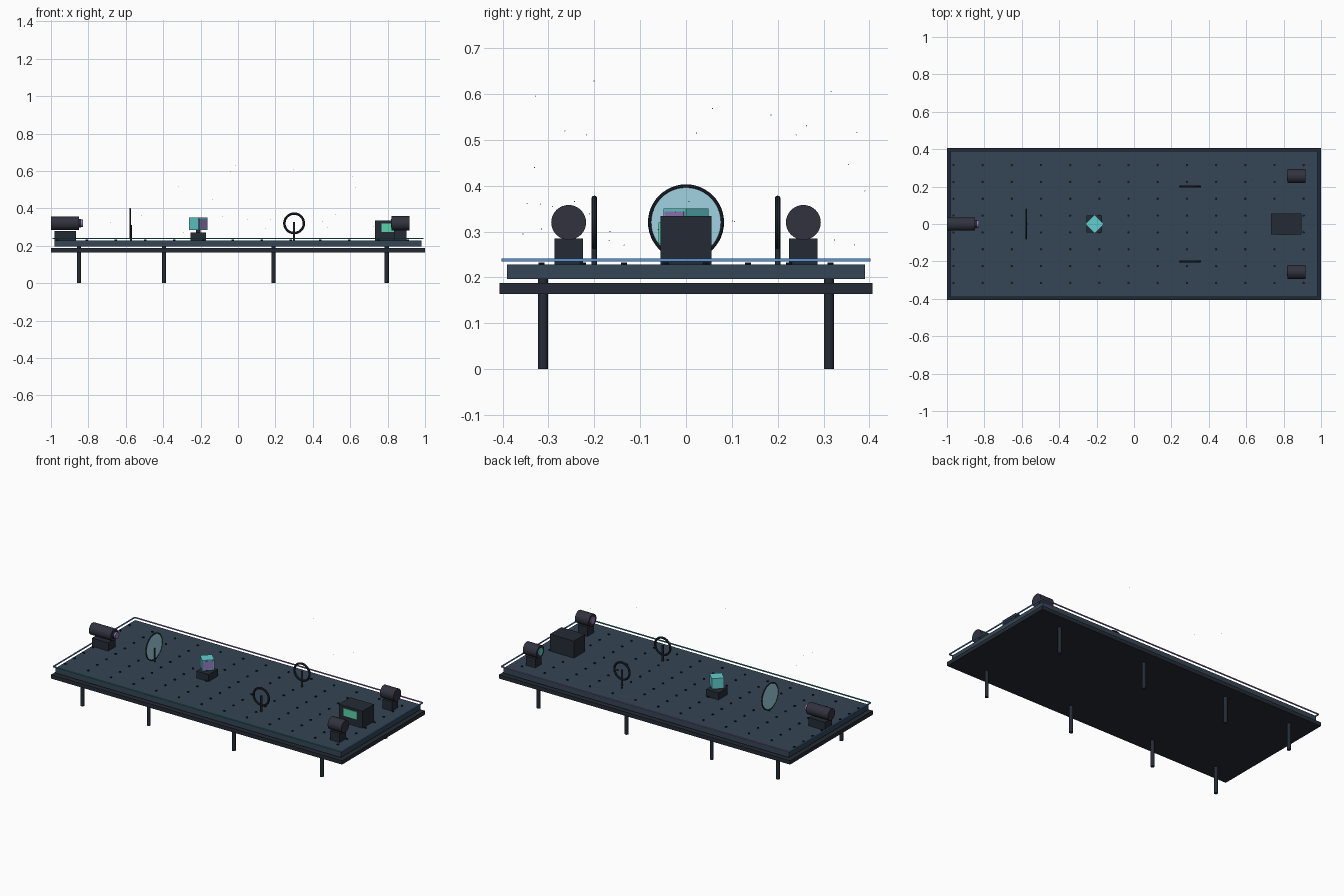
import bpy, random
from math import pi

if "Cube" in bpy.data.objects:
    bpy.data.objects.remove(bpy.data.objects["Cube"])

random.seed(4)

def material(name, r, g, b, a=1.0):
    m = bpy.data.materials.new(name)
    m.diffuse_color = (r, g, b, a)
    m.use_nodes = True
    m.node_tree.nodes["Principled BSDF"].inputs["Base Color"].default_value = m.diffuse_color
    return m

SLAB = material("slate", 0.035, 0.06, 0.09)
DARK = material("dark_metal", 0.018, 0.024, 0.036)
BODY = material("housing", 0.032, 0.032, 0.05)
BLACK = material("black", 0.006, 0.008, 0.012)
TEAL = material("teal", 0.12, 0.62, 0.62)
PURPLE = material("violet", 0.3, 0.2, 0.5)
BLUE = material("blue", 0.1, 0.3, 0.7)
RAIL = material("rail_teal", 0.04, 0.3, 0.3)
GREEN = material("screen_green", 0.1, 0.65, 0.4)
GLASS = material("glass", 0.35, 0.65, 0.75, 0.6)

def finish(name, mat, smooth=False):
    o = bpy.context.object
    o.name = name
    o.data.materials.append(mat)
    if smooth:
        bpy.ops.object.shade_smooth_by_angle()
    return o

def box(name, x, y, z, mat, turn=0.0):
    """Box from (min, max) pairs, optionally turned about z."""
    bpy.ops.mesh.primitive_cube_add(size=1, location=(sum(x) / 2, sum(y) / 2, sum(z) / 2))
    o = bpy.context.object
    o.scale = (x[1] - x[0], y[1] - y[0], z[1] - z[0])
    bpy.ops.object.transform_apply(location=False, rotation=False, scale=True)
    o.rotation_euler.z = turn
    return finish(name, mat)

ROT = {"x": (0, pi / 2, 0), "y": (pi / 2, 0, 0), "z": (0, 0, 0)}

def cyl(name, loc, r, depth, mat, axis="z", sides=32):
    bpy.ops.mesh.primitive_cylinder_add(vertices=sides, radius=r, depth=depth,
                                        location=loc, rotation=ROT[axis])
    return finish(name, mat, True)

def ring(name, loc, major, minor, mat, axis):
    bpy.ops.mesh.primitive_torus_add(major_radius=major, minor_radius=minor, major_segments=48,
                                     minor_segments=10, location=loc, rotation=ROT[axis])
    return finish(name, mat, True)

TOP = 0.228   # breadboard surface
AXIS = 0.32   # beam height

# Table slabs and legs
box("lower_slab", (-1, 1), (-0.407, 0.407), (0.164, 0.188), DARK)
box("breadboard", (-0.98, 0.98), (-0.39, 0.39), (0.196, TOP), SLAB)
for x in (-0.85, -0.395, 0.19, 0.795):
    for y in (-0.312, 0.312):
        cyl("leg", (x, y, 0.098), 0.011, 0.196, DARK, sides=16)

# Light strips floating around the rim
for name, y, mat in (("front_strip", -0.4, RAIL), ("back_strip", 0.4, PURPLE)):
    box(name, (-0.99, 0.99), (y - 0.003, y + 0.003), (0.235, 0.241), mat)
for name, x in (("left_strip", -0.99), ("right_strip", 0.99)):
    box(name, (x - 0.003, x + 0.003), (-0.4, 0.4), (0.235, 0.241), BLUE)

# Mounting hole grid
for i in range(13):
    for j in range(8):
        cyl("mounting_hole", (-0.965 + 0.156 * i, -0.315 + 0.09 * j, TOP + 0.002),
            0.0065, 0.005, BLACK, sides=12)

# Laser
box("laser_mount", (-0.98, -0.867), (-0.035, 0.035), (TOP, 0.279), DARK)
cyl("laser_body", (-0.925, 0, AXIS), 0.036, 0.15, BODY, "x")
cyl("laser_nose", (-0.846, 0, AXIS), 0.022, 0.012, DARK, "x")
cyl("laser_aperture", (-0.836, 0, AXIS), 0.02, 0.012, PURPLE, "x")

# Lens
cyl("lens_glass", (-0.577, 0, AXIS), 0.079, 0.005, GLASS, "x", 48)
ring("lens_rim", (-0.577, 0, AXIS), 0.079, 0.004, DARK, "x")
cyl("lens_post", (-0.573, 0, 0.27), 0.005, 0.084, DARK, sides=16)

# Crystal on its stage, turned 45 degrees
box("crystal_stage", (-0.255, -0.17), (-0.045, 0.045), (TOP, 0.272), DARK)
cyl("crystal_post", (-0.212, 0, 0.279), 0.012, 0.016, DARK, sides=16)
box("crystal", (-0.247, -0.177), (-0.035, 0.035), (0.285, 0.35), TEAL, pi / 4)
d = 0.0353 * 0.7071
window = box("crystal_window", (-0.002, 0.002), (-0.029, 0.029), (0.291, 0.344), PURPLE, -pi / 4)
window.location.x, window.location.y = -0.212 + d, -d

# Paired filter rings and detectors
for side, lens_mat in ((-1, PURPLE), (1, TEAL)):
    y = 0.2 * side
    ring("filter_ring", (0.3, y, AXIS), 0.052, 0.0065, DARK, "y")
    cyl("filter_post", (0.3, y, 0.277), 0.006, 0.098, DARK, sides=16)
    y = 0.256 * side
    box("detector_mount", (0.835, 0.9), (y - 0.031, y + 0.031), (TOP, 0.285), DARK)
    cyl("detector_body", (0.869, y, AXIS), 0.038, 0.094, BODY, "x")
    cyl("detector_lens", (0.821, y, AXIS), 0.023, 0.008, lens_mat, "x")

# Counter box with screen on its front
box("counter_box", (0.732, 0.896), (-0.056, 0.056), (TOP, 0.334), DARK)
box("counter_screen", (0.768, 0.86), (-0.0595, -0.055), (0.273, 0.32), GREEN)

# Drifting light specks
for i in range(40):
    loc = (random.uniform(-0.75, 0.75), random.uniform(-0.4, 0.4), 0.27 + 0.36 * random.random() ** 1.5)
    bpy.ops.mesh.primitive_ico_sphere_add(subdivisions=1, radius=0.0013, location=loc)
    finish("light_speck", TEAL)
